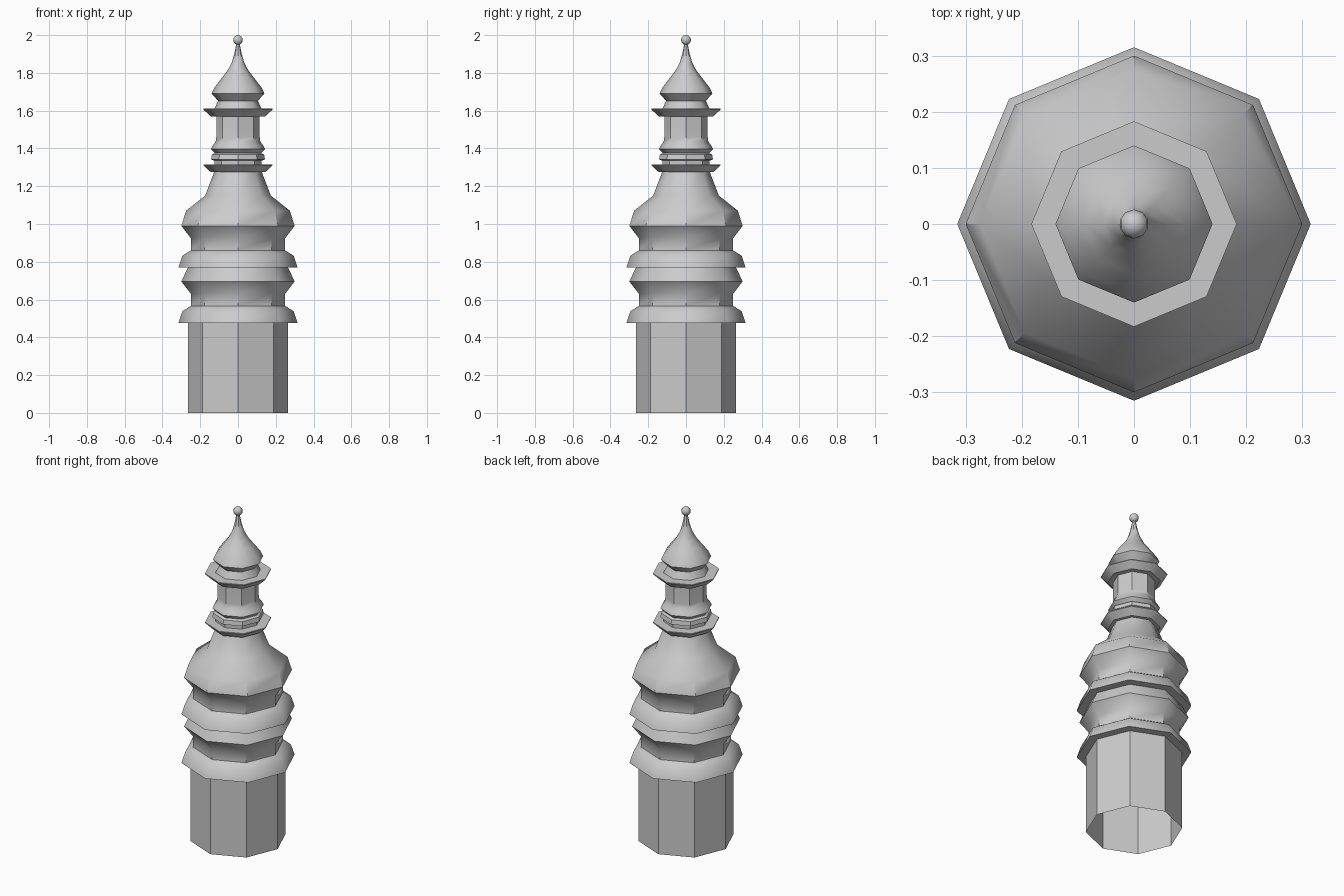
import bpy, bmesh, math

if "Cube" in bpy.data.objects:
    bpy.data.objects.remove(bpy.data.objects["Cube"])


def lathe(name, profile, sides=8):
    """Spin an open (radius, height) profile into an eight-sided shell."""
    bm = bmesh.new()
    rings = []
    for r, z in profile:
        rings.append([bm.verts.new((r * math.cos(2 * math.pi * i / sides),
                                    r * math.sin(2 * math.pi * i / sides), z))
                      for i in range(sides)])
    for a, b in zip(rings, rings[1:]):
        for i in range(sides):
            j = (i + 1) % sides
            bm.faces.new((a[i], a[j], b[j], b[i]))
    finish(name, bm)


def finish(name, bm):
    me = bpy.data.meshes.new(name)
    bm.to_mesh(me)
    bm.free()
    ob = bpy.data.objects.new(name, me)
    bpy.context.collection.objects.link(ob)
    bpy.ops.object.select_all(action='DESELECT')
    ob.select_set(True)
    bpy.context.view_layer.objects.active = ob
    bpy.ops.object.shade_smooth_by_angle(angle=math.radians(43))


# Plain shaft, open at the bottom
lathe("shaft", [(0.265, 0), (0.265, 0.476)])

# Two stacked mouldings: skirt, waist and flared collar
for n, z in (("lower", 0.476), ("upper", 0.77)):
    top = [(0.265, z + 0.294)] if n == "lower" else []
    lathe(n + "_moulding", [(0.262, z), (0.315, z), (0.294, z + 0.063),
                            (0.25, z + 0.09), (0.25, z + 0.155),
                            (0.30, z + 0.22)] + top)

# Sloping shoulder
lathe("shoulder", [(0.30, 0.99), (0.275, 1.07), (0.174, 1.15), (0.126, 1.275)])

# Matching cornices below and above the turret
for n, z in (("lower", 1.275), ("upper", 1.57)):
    lathe(n + "_cornice", [(0.11, z), (0.145, z), (0.183, z + 0.036),
                           (0.183, z + 0.041), (0.10, z + 0.041)])

# Turret column with its base rings
lathe("turret", [(0.125, 1.316), (0.125, 1.335), (0.143, 1.342), (0.138, 1.368),
                 (0.122, 1.375), (0.143, 1.397), (0.132, 1.418),
                 (0.118, 1.437), (0.115, 1.46), (0.115, 1.57)])

# Onion-shaped cap tapering to a needle
lathe("cap", [(0.125, 1.611), (0.105, 1.652), (0.14, 1.69), (0.125, 1.722),
              (0.088, 1.77), (0.055, 1.813), (0.033, 1.855), (0.02, 1.90),
              (0.008, 1.96)])

# Finial ball
bm = bmesh.new()
bmesh.ops.create_uvsphere(bm, u_segments=10, v_segments=8, radius=0.026)
bmesh.ops.translate(bm, verts=bm.verts, vec=(0, 0, 1.974))
finish("finial_ball", bm)
